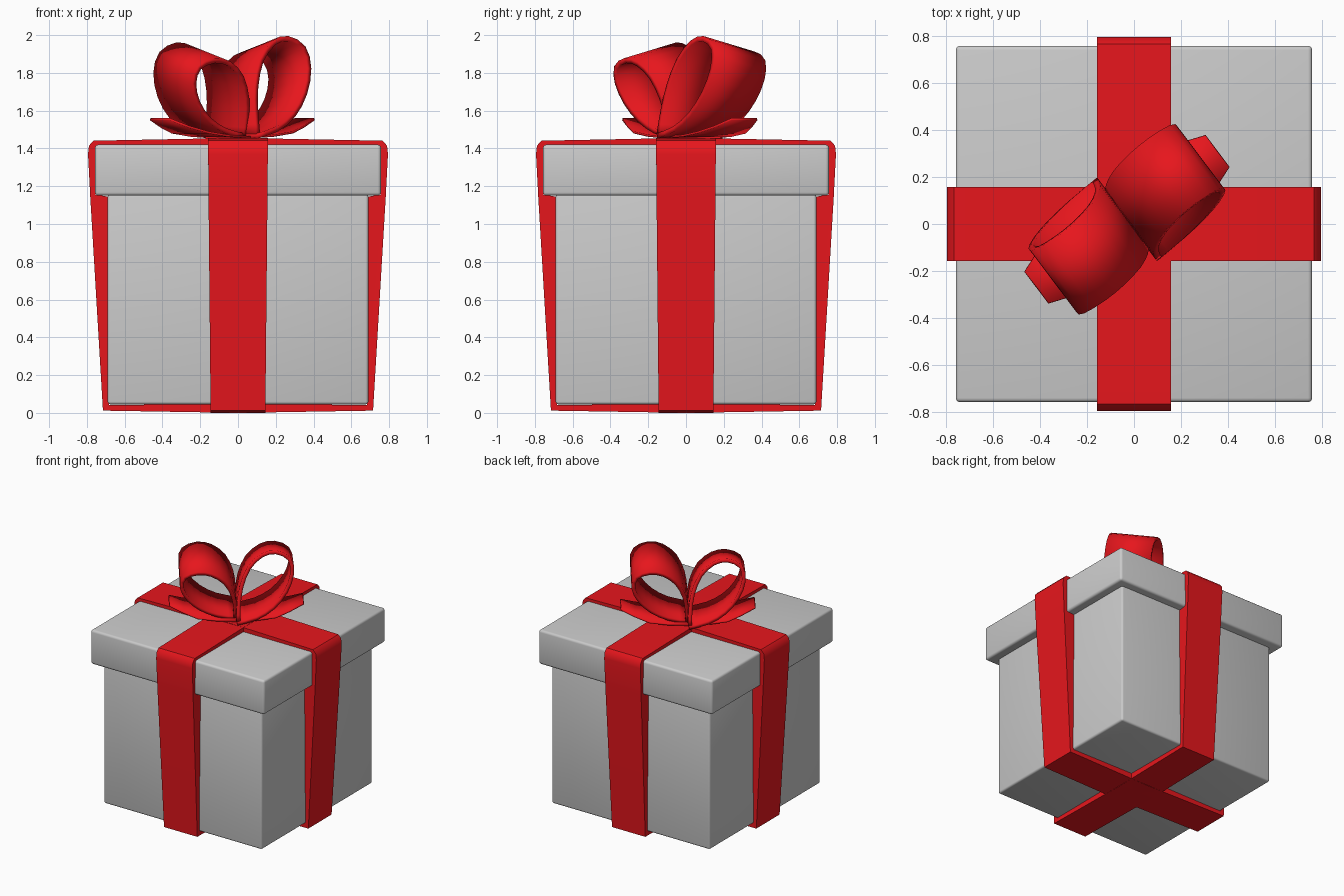
import bpy, bmesh
from math import radians
from mathutils import Vector, Matrix

if "Cube" in bpy.data.objects:
    bpy.data.objects.remove(bpy.data.objects["Cube"])

red = bpy.data.materials.new("red_ribbon")
red.diffuse_color = (0.8, 0.008, 0.012, 1)
red.use_nodes = True
red.node_tree.nodes["Principled BSDF"].inputs["Base Color"].default_value = red.diffuse_color


def smooth(ob, angle=30):
    bpy.ops.object.select_all(action='DESELECT')
    ob.select_set(True)
    bpy.context.view_layer.objects.active = ob
    bpy.ops.object.shade_smooth_by_angle(angle=radians(angle))


def make_object(name, bm, mat=None):
    bmesh.ops.recalc_face_normals(bm, faces=bm.faces)
    me = bpy.data.meshes.new(name)
    bm.to_mesh(me)
    bm.free()
    ob = bpy.data.objects.new(name, me)
    bpy.context.collection.objects.link(ob)
    if mat:
        me.materials.append(mat)
    return ob


def box(name, half, z0, z1, bevel):
    bm = bmesh.new()
    bmesh.ops.create_cube(bm, size=1)
    bmesh.ops.scale(bm, vec=(2 * half, 2 * half, z1 - z0), verts=bm.verts)
    bmesh.ops.translate(bm, vec=(0, 0, (z0 + z1) / 2), verts=bm.verts)
    bmesh.ops.bevel(bm, geom=list(bm.edges), offset=bevel, segments=3,
                    profile=0.5, affect='EDGES')
    smooth(make_object(name, bm), 40)


# Box and lid
box("box_body", 0.69, 0.045, 1.16, 0.015)
box("lid", 0.757, 1.15, 1.42, 0.018)

# Wrapping bands: outer x, z, inner x, z, half width
half = [(0.715, 0.012, 0.683, 0.042, 0.145), (0.782, 1.14, 0.688, 1.145, 0.156),
        (0.783, 1.16, 0.755, 1.155, 0.156), (0.794, 1.37, 0.755, 1.395, 0.158),
        (0.789, 1.415, 0.752, 1.408, 0.158), (0.765, 1.441, 0.74, 1.418, 0.158)]
ring = ([(0, 0, 0, 0.046, 0.145)] + half + [(0, 1.456, 0, 1.419, 0.158)]
        + [(-a, b, -c, d, w) for a, b, c, d, w in reversed(half)])


def band(name, angle):
    bm = bmesh.new()
    rows = [[bm.verts.new(p) for p in ((a, -w, b), (a, w, b), (c, w, d), (c, -w, d))]
            for a, b, c, d, w in ring]
    for r, s in zip(rows, rows[1:] + rows[:1]):
        for k in range(4):
            j = (k + 1) % 4
            bm.faces.new((r[k], r[j], s[j], s[k]))
    bm.transform(Matrix.Rotation(angle, 4, 'Z'))
    smooth(make_object(name, bm, red), 40)


band("band_across", 0)
band("band_lengthwise", radians(90))


# Bow: strips swept in a local frame, u outwards and v across the ribbon
def catmull(pts, n):
    p = [Vector(q) for q in [pts[0]] + pts + [pts[-1]]]
    out = []
    for a, b, c, d in zip(p, p[1:], p[2:], p[3:]):
        for i in range(n):
            t = i / n
            out.append(0.5 * (2 * b + (c - a) * t + (2 * a - 5 * b + 4 * c - d) * t * t
                              + (3 * b - a - 3 * c + d) * t ** 3))
    return out + [p[-1]]


def strip(name, rows, angle, thickness):
    bm = bmesh.new()
    grid = [[bm.verts.new(p) for p in r] for r in rows]
    for r, s in zip(grid, grid[1:]):
        bm.faces.new((r[0], r[1], s[1], s[0]))
    bm.transform(Matrix.Translation((-0.03, 0.02, 1.455)) @ Matrix.Rotation(angle, 4, 'Z'))
    ob = make_object(name, bm, red)
    mod = ob.modifiers.new("thickness", 'SOLIDIFY')
    mod.thickness, mod.offset = thickness, 0
    smooth(ob, 40)


loop_path = [(0.0, 0.01), (0.14, 0.045), (0.26, 0.115), (0.35, 0.22), (0.395, 0.34),
             (0.375, 0.44), (0.28, 0.485), (0.18, 0.465), (0.085, 0.38),
             (0.03, 0.25), (0.012, 0.13), (0.008, 0.02)]
tail_path = [(0.0, 0.005, 0.16), (0.15, 0.012, 0.16), (0.28, 0.03, 0.16),
             (0.38, 0.06, 0.122), (0.48, 0.1, 0.085)]


def bow_side(side, angle, scale):
    rows = []
    for u, z in catmull(loop_path, 2):
        lean = z / 0.5
        rows.append([(u, v + 0.1 * (lean - 0.5), z * scale - 0.25 * v * lean)
                     for v in (0.17, -0.17)])
    strip("bow_loop_" + side, rows, angle, 0.028)
    strip("bow_tail_" + side, [[(u, -w, z), (u, w, z)] for u, z, w in tail_path],
          angle, 0.012)


bow_side("right", radians(37), 1.0)
bow_side("left", radians(217), 0.93)
